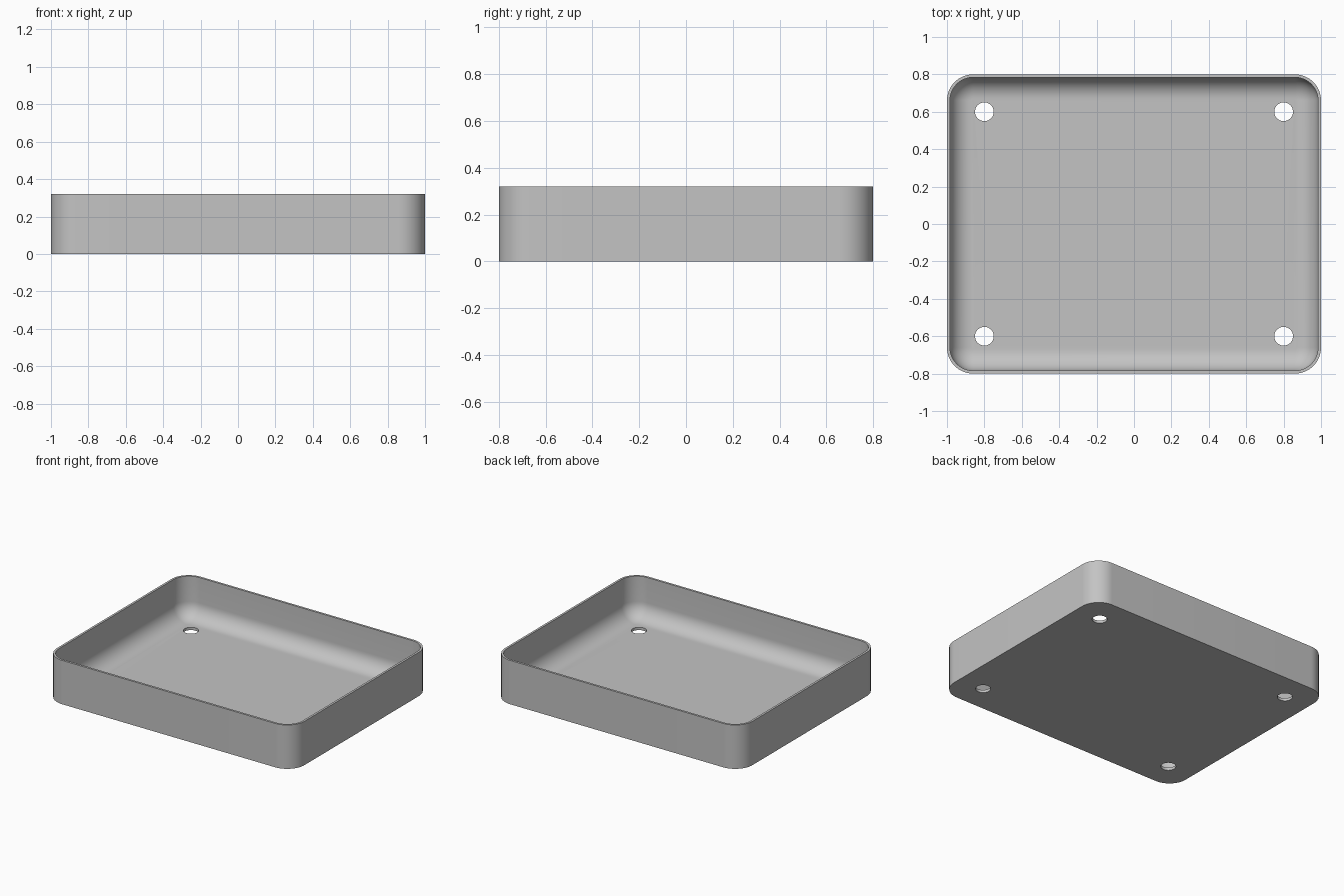
import bpy, bmesh
from math import sin, cos, pi, radians

cube = bpy.data.objects.get("Cube")
if cube:
    bpy.data.objects.remove(cube, do_unlink=True)

HALF_X, HALF_Y, HEIGHT = 1.0, 0.8, 0.32
CORNER, WALL, FLOOR, FILLET = 0.14, 0.016, 0.02, 0.115
HOLE_X, HOLE_Y, HOLE_R = 0.8, 0.6, 0.05
CORNER_STEPS, FILLET_STEPS = 16, 12

grey = bpy.data.materials.new("plain grey")
grey.use_nodes = True
colour = (0.55, 0.55, 0.55, 1)
grey.diffuse_color = colour
grey.node_tree.nodes["Principled BSDF"].inputs["Base Color"].default_value = colour


def rounded_ring(bm, inset, z):
    """Rounded rectangle of vertices, moved inwards by inset."""
    radius = CORNER - inset
    ring = []
    for quarter, (sx, sy) in enumerate([(1, 1), (-1, 1), (-1, -1), (1, -1)]):
        for step in range(CORNER_STEPS + 1):
            a = (quarter + step / CORNER_STEPS) * pi / 2
            ring.append(bm.verts.new((sx * (HALF_X - CORNER) + radius * cos(a),
                                      sy * (HALF_Y - CORNER) + radius * sin(a), z)))
    return ring


# Section from outer base, over the rim, down the inner fillet to the floor
section = [(0, 0), (0, HEIGHT), (WALL, HEIGHT)]
for i in range(FILLET_STEPS + 1):
    a = i / FILLET_STEPS * pi / 2
    section.append((WALL + FILLET * (1 - cos(a)), FLOOR + FILLET * (1 - sin(a))))

# Tray shell
bm = bmesh.new()
rings = [rounded_ring(bm, inset, z) for inset, z in section]
for low, high in zip(rings, rings[1:]):
    for i in range(len(low)):
        j = (i + 1) % len(low)
        bm.faces.new((low[i], low[j], high[j], high[i]))
bm.faces.new(rings[0][::-1])
bm.faces.new(rings[-1])
bmesh.ops.recalc_face_normals(bm, faces=bm.faces)
mesh = bpy.data.meshes.new("tray")
bm.to_mesh(mesh)
bm.free()
mesh.materials.append(grey)
tray = bpy.data.objects.new("tray", mesh)
bpy.context.collection.objects.link(tray)

# Four holes through the floor
cutters = []
for sx in (-1, 1):
    for sy in (-1, 1):
        bpy.ops.mesh.primitive_cylinder_add(vertices=48, radius=HOLE_R, depth=0.2,
                                            location=(sx * HOLE_X, sy * HOLE_Y, 0))
        cutter = bpy.context.object
        cutter.name = "hole_cutter"
        cutter.hide_render = True
        cutter.data.materials.append(grey)
        cutters.append(cutter)
        cut = tray.modifiers.new("hole", "BOOLEAN")
        cut.operation = "DIFFERENCE"
        cut.solver = "EXACT"
        cut.object = cutter

bpy.ops.object.select_all(action="DESELECT")
tray.select_set(True)
bpy.context.view_layer.objects.active = tray
for name in [m.name for m in tray.modifiers]:
    bpy.ops.object.modifier_apply(modifier=name)
for cutter in cutters:
    bpy.data.objects.remove(cutter, do_unlink=True)
bpy.ops.object.shade_smooth_by_angle(angle=radians(30))
